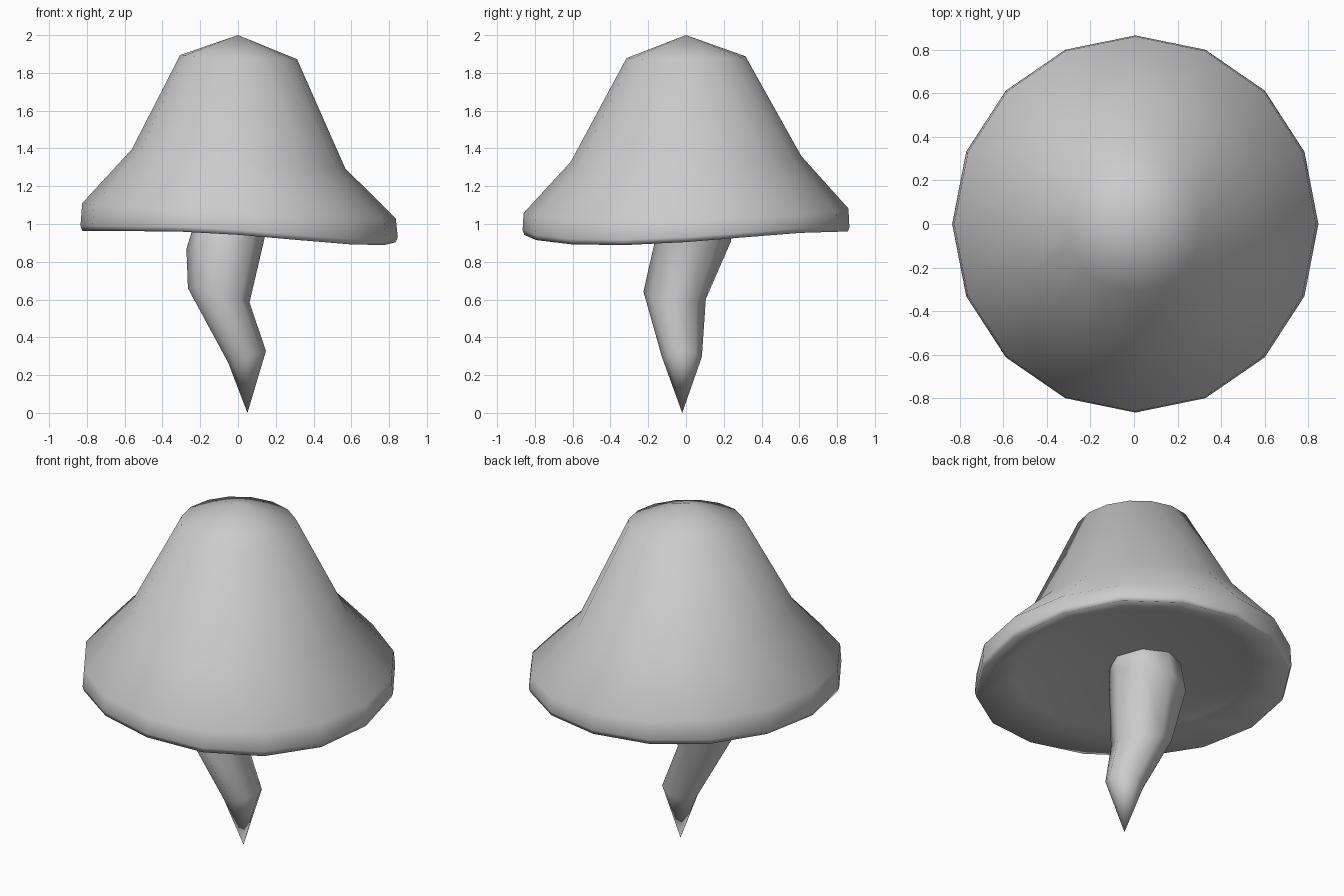
import bpy, bmesh
from math import sin, cos, tau, radians

if "Cube" in bpy.data.objects:
    bpy.data.objects.remove(bpy.data.objects["Cube"])


def loft(name, rings, sides):
    """Skin tilted elliptical rings: (cx, cy, z, rx, ry, slope_x, slope_y, droop); rx = 0 makes a point.
    Droop lowers one side of the ring, centred 30 degrees right-forward."""
    bm = bmesh.new()
    loops = []
    for cx, cy, z, rx, ry, sx, sy, droop in rings:
        if rx == 0:
            loops.append([bm.verts.new((cx, cy, z))])
            continue
        loop = []
        for i in range(sides):
            a = tau * i / sides
            dx, dy = rx * cos(a), ry * sin(a)
            drop = droop * max(0, cos(a + radians(30))) ** 2
            loop.append(bm.verts.new((cx + dx, cy + dy, z + sx * dx + sy * dy - drop)))
        loops.append(loop)
    for a, b in zip(loops, loops[1:]):
        for i in range(sides):
            j = (i + 1) % sides
            quad = [a[i % len(a)], a[j % len(a)], b[j % len(b)], b[i % len(b)]]
            bm.faces.new(list(dict.fromkeys(quad)))
    bmesh.ops.recalc_face_normals(bm, faces=bm.faces)
    for f in bm.faces:
        f.smooth = True
    mesh = bpy.data.meshes.new(name)
    bm.to_mesh(mesh)
    bm.free()
    obj = bpy.data.objects.new(name, mesh)
    bpy.context.collection.objects.link(obj)
    return obj


# Bell-shaped cap with drooping rim and hollow underside
loft("mushroom_cap", [
    (0, 0, 2.0, 0, 0, 0, 0, 0),
    (0.003, 0, 1.883, 0.31, 0.315, -0.035, 0.015, 0),
    (0.003, 0, 1.345, 0.565, 0.61, -0.09, 0.025, 0),
    (0.005, 0, 1.07, 0.83, 0.86, -0.048, 0.014, 0),
    (0.006, 0, 0.985, 0.84, 0.865, -0.006, 0, 0.065),
    (0.006, 0, 0.96, 0.83, 0.857, -0.004, 0, 0.07),
    (0, 0, 1.015, 0.64, 0.65, -0.03, 0.02, 0),
    (0, 0, 1.03, 0, 0, 0, 0, 0),
], 16)

# Crooked stem tapering to a point
loft("mushroom_stem", [
    (-0.03, 0.05, 1.08, 0, 0, 0, 0, 0),
    (-0.03, 0.05, 1.08, 0.19, 0.195, 0.2, 0, 0),
    (-0.063, 0.037, 0.91, 0.21, 0.202, 0.2, 0, 0),
    (-0.102, -0.06, 0.622, 0.163, 0.165, -0.23, -0.12, 0),
    (0.048, -0.022, 0.297, 0.1, 0.106, 0.31, 0, 0),
    (0.05, -0.02, 0.0, 0, 0, 0, 0, 0),
], 8)
